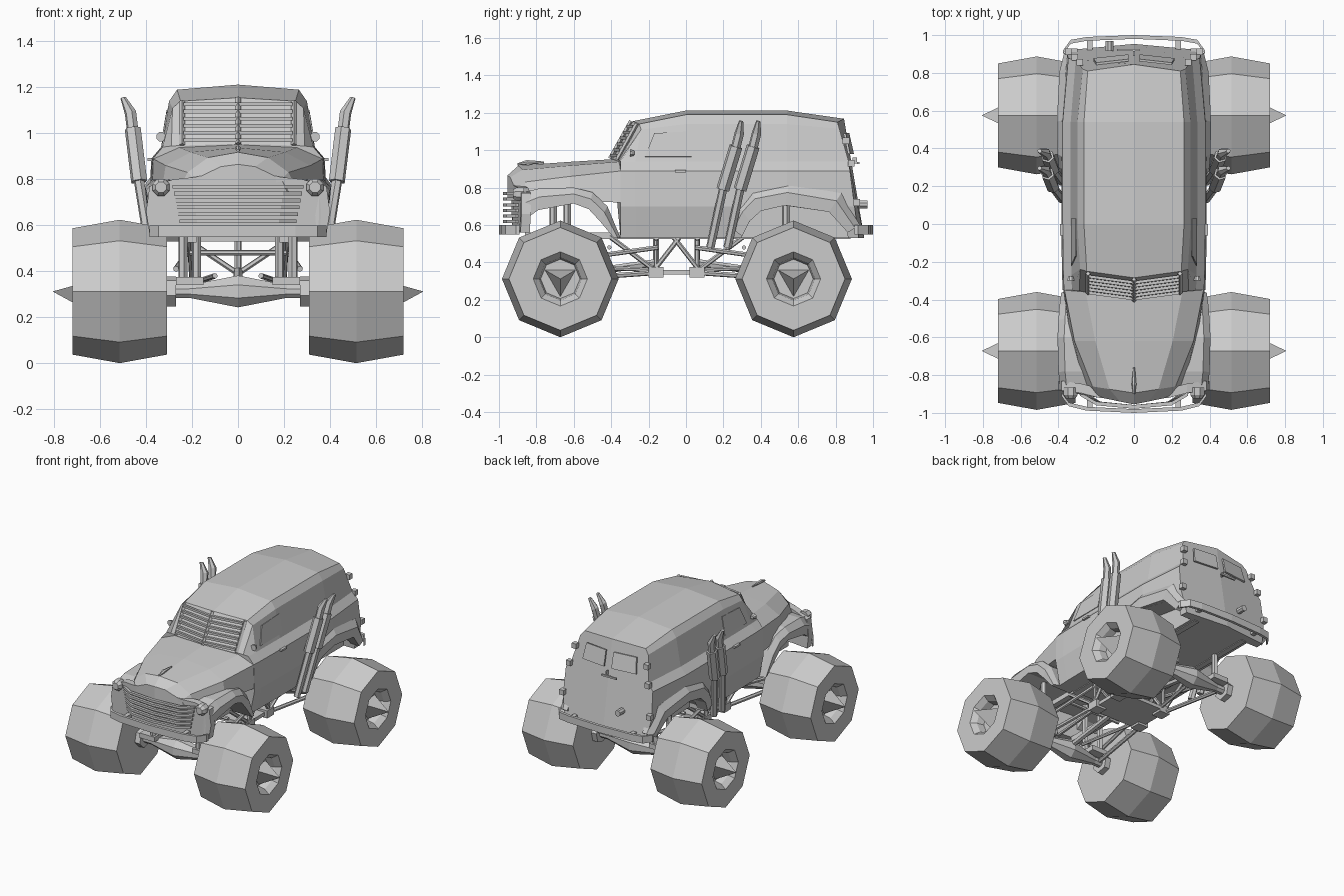
import bpy, bmesh, math
from mathutils import Vector

if "Cube" in bpy.data.objects:
    bpy.data.objects.remove(bpy.data.objects["Cube"])


def loft(name, rings, closed=True, caps=True, mirror=True):
    """Skin a list of rings; the mirror makes the other side."""
    bm = bmesh.new()
    vs = [[bm.verts.new(p) for p in r] for r in rings]
    n = len(rings[0])
    for a, b in zip(vs, vs[1:]):
        for i in range(n if closed else n - 1):
            j = (i + 1) % n
            bm.faces.new((a[i], a[j], b[j], b[i]))
    if caps:
        bm.faces.new(vs[0][::-1])
        bm.faces.new(vs[-1])
    bmesh.ops.remove_doubles(bm, verts=bm.verts, dist=1e-5)
    bmesh.ops.recalc_face_normals(bm, faces=bm.faces)
    me = bpy.data.meshes.new(name)
    bm.to_mesh(me)
    bm.free()
    ob = bpy.data.objects.new(name, me)
    bpy.context.collection.objects.link(ob)
    if mirror:
        m = ob.modifiers.new("mirror", 'MIRROR')
        m.use_clip = True
    return ob


def rod(name, pts, radii, n=6, mirror=True):
    """Straight or bent pipe; one radius for each point."""
    pts = [Vector(p) for p in pts]
    if not isinstance(radii, (list, tuple)):
        radii = [radii] * len(pts)
    d = (pts[-1] - pts[0]).normalized()
    u = d.orthogonal().normalized()
    v = d.cross(u)
    ang = [2 * math.pi * (k + .5) / n for k in range(n)]
    return loft(name, [[p + (u * math.cos(a) + v * math.sin(a)) * r for a in ang]
                       for p, r in zip(pts, radii)], mirror=mirror)


def box(name, x0, x1, y0, y1, z0, z1, mirror=True):
    return loft(name, [[(x, y0, z0), (x, y1, z0), (x, y1, z1), (x, y0, z1)]
                       for x in (x0, x1)], mirror=mirror)


def strip(name, path, z0, z1, t):
    """Half of a bent bar, seen from above, mirrored at x = 0."""
    ob = loft(name, [[(x, y - t / 2, z0), (x, y + t / 2, z0), (x, y + t / 2, z1),
                      (x, y - t / 2, z1)] for x, y in path])
    return ob


def slab(name, pts, off):
    """Thin panel pushed out along off."""
    off = Vector(off)
    return loft(name, [[Vector(p) - off for p in pts], [Vector(p) + off for p in pts]])


def arch(name, stations, xin):
    """Wheel arch: (outer y, outer z, inner y, inner z, outer x) along the arc."""
    loft(name, [[(xin, a, b), (x - .035, a, b), (x, a * .6 + c * .4, b * .6 + d * .4),
                 (x - .005, c, d), (xin, c, d)] for a, b, c, d, x in stations])


# Wheels: octagonal tyres with a recessed hub and a three-sided spike
tyre = [(.31, .001), (.31, .275), (.515, .312), (.72, .275), (.72, .145),
        (.685, .115), (.635, .105), (.635, .001)]
for end, y0 in (("front", -.672), ("rear", .575)):
    loft(end + "_wheel", [[(x, y0 + r * math.cos(k * math.pi / 4),
                            .312 + r * math.sin(k * math.pi / 4)) for k in range(8)]
                          for x, r in tyre])
    loft(end + "_hub_spike", [[(x, y0 + r * math.cos(a), .312 + r * math.sin(a))
                               for a in [math.radians(-90 + 120 * k) for k in range(3)]]
                              for x, r in ((.63, .097), (.805, .001))])
    # Axle: tapered housing, tube and inner hub
    rod(end + "_axle_housing", [(0, y0, .312), (.27, y0, .312)], [.075, .018], 8)
    rod(end + "_axle_tube", [(0, y0, .312), (.31, y0, .312)], .03, 8)
    rod(end + "_inner_hub", [(.27, y0, .312), (.312, y0, .312)], .068, 6)

# Main body shell: constant lower section, separate roof points
low = [(0, .53), (.35, .53), (.385, .70), (.378, .89), (.335, .94)]
body_st = [  # y, width, lean, then side / roof edge / roof centre
    (-.35, .98, 0, (.29, -.355, .945), (.25, -.36, .947), (0, -.39, .955)),
    (-.27, .99, 0, (.285, -.24, 1.11), (.25, -.25, 1.14), (0, -.285, 1.155)),
    (0, 1, 0, (.30, 0, 1.14), (.265, 0, 1.19), (0, 0, 1.212)),
    (.54, 1, 0, (.30, .54, 1.14), (.265, .54, 1.19), (0, .54, 1.212)),
    (.87, .92, .13, (.272, .82, 1.115), (.245, .81, 1.15), (0, .845, 1.168))]
rings = []
for y, s, lean, *up in body_st:
    mid = .03 if lean else 0
    rings.append([(x * s, y + lean * (.94 - z) + (mid if x == 0 else 0), z)
                  for x, z in low] + up)
body = loft("body", rings, closed=False)

# Rear wheel openings
opening = [(.30, .50), (.30, .56), (.375, .67), (.52, .705), (.765, .67), (.86, .58), (.87, .50)]
cutter = loft("wheel_opening_cutter", [[(x, y, z) for y, z in opening] for x in (.24, .6)])
cutter.hide_render = True
cutter.hide_viewport = True
bo = body.modifiers.new("openings", 'BOOLEAN')
bo.operation, bo.object, bo.solver = 'DIFFERENCE', cutter, 'EXACT'

# Hood, wide at the windshield and narrow at the nose
hood = [(-.34, -.34, (0, .955), (.26, .94), (.37, .89), (.376, .72)),
        (-.62, -.62, (0, .938), (.205, .918), (.315, .86), (.335, .73)),
        (-.895, -.86, (0, .918), (.13, .895), (.22, .83), (.27, .73)),
        (-.955, -.91, (0, .865), (.075, .855), (.19, .80), (.22, .73))]
loft("hood", [[(x, yc + (ys - yc) * x / .22 if x < .22 else ys, z)
               for x, z in list(p) + [(0, .73)]] for yc, ys, *p in hood], closed=False)
rod("hood_ornament", [(0, -.90, .925), (0, -.85, .935), (0, -.76, .935)], [.006, .013, .005], 6, False)

# Front panel, grille bars, headlights
panel = [(0, -.93, .56), (.385, -.885, .56), (.40, -.88, .66), (.385, -.88, .77),
         (.28, -.895, .80), (.185, -.92, .81), (0, -.935, .85)]
loft("front_panel", [[(x, y + d, z) for x, y, z in panel] for d in (0, .05)], closed=False)
for i in range(6):
    z = .61 + i * .03
    w = .255 + i * .006
    strip("grille_bar", [(0, -.968), (w * .7, -.95), (w, -.90)], z, z + .016, .02)
rod("headlight", [(.335, -.865, .765), (.335, -.905, .765), (.335, -.925, .765)], [.04, .04, .025], 8)

# Fenders
arch("front_fender", [(-.89, .56, -.87, .56, .385), (-.885, .77, -.86, .63, .39),
                      (-.78, .797, -.79, .68, .40), (-.6, .80, -.6, .715, .405),
                      (-.5, .775, -.52, .685, .40), (-.42, .70, -.46, .62, .395),
                      (-.35, .53, -.385, .53, .385)], .23)
arch("rear_fender", [(.22, .60, .30, .54, .39), (.28, .71, .34, .62, .40),
                     (.35, .785, .40, .675, .405), (.55, .82, .53, .705, .408),
                     (.83, .77, .765, .67, .395), (.93, .60, .865, .56, .37)], .30)

# Bumpers with brackets
strip("front_bumper", [(0, -.99), (.25, -.978), (.345, -.955), (.385, -.90)], .55, .60, .02)
strip("rear_bumper", [(0, .99), (.25, .98), (.335, .965), (.375, .91)], .55, .60, .02)
box("front_bumper_bracket", .22, .25, -.98, -.85, .56, .59)
box("rear_bumper_bracket", .22, .25, .88, .98, .56, .59)

# Windshield: slats, frame and divider
for i in range(6):
    t = .1 + i * .16
    y, z = -.395 + .108 * t, .955 + .195 * t
    strip("windshield_slat", [(0, y - .012), (.238, y + .02)], z - .012, z + .004, .016)
rod("windshield_post", [(.243, -.366, .95), (.243, -.262, 1.14)], .013, 4)
rod("windshield_divider", [(0, -.405, .955), (0, -.293, 1.155)], .012, 4, False)

# Door windows, door handles, mirrors
slab("door_window", [(.331, -.22, .965), (.331, .03, .965), (.308, .03, 1.10), (.308, -.17, 1.09)],
     (.003, 0, .001))
box("door_handle", .375, .393, -.06, 0, .88, .893)
rod("mirror_arm", [(.29, -.28, .95), (.335, -.285, .985)], .005, 4)
rod("mirror", [(.335, -.30, .985), (.335, -.275, .985)], [.022, .012], 8)

# Rear doors: windows, hinges, handle, lamp
slab("rear_window", [(.03, .892, .98), (.215, .872, .98), (.20, .848, 1.09), (.03, .867, 1.09)],
     (0, .006, .001))
for z, x, y in ((1.05, .285, .848), (.93, .312, .875), (.72, .345, .905)):
    box("rear_hinge", x - .015, x + .02, y - .01, y + .025, z - .018, z + .018)
box("rear_door_seam", -.004, .004, .89, .915, .93, .96, False)
box("rear_handle", -.09, .03, .915, .927, .925, .937, False)
rod("rear_lamp", [(-.13, .915, .71), (-.13, .97, .71)], .022, 8, False)

# Twin exhaust stacks on each side
for dy in (0, .092):
    rod("exhaust_pipe", [(.38, .13 + dy, .48), (.432, .20 + dy, .80)], .023)
    rod("exhaust_sleeve", [(.43, .197 + dy, .79), (.458, .267 + dy, 1.02)], .036)
    rod("exhaust_tip", [(.458, .265 + dy, 1.01), (.468, .285 + dy, 1.09), (.50, .295 + dy, 1.155)],
        [.026, .026, .012])

# Chassis: belly plate, frame rails, links and shocks at both ends
box("belly_plate", -.2, .2, -.2, .1, .335, .36, False)
box("frame_rail", .18, .22, -.86, .88, .525, .56)
for s, end in ((-1, "front"), (1, "rear")):
    def P(x, d, z):
        return (x, -.05 + s * d, z)
    box(end + "_link_mount", .14, .22, *sorted((-.05 + s * .07, -.05 + s * .15)), .32, .375)
    for nm, a, b, r in (
            ("lower_link", P(.2, .12, .345), P(.25, .61, .31), .014),
            ("upper_link", P(.16, .12, .36), P(.1, .60, .38), .012),
            ("angled_link", P(.22, .10, .48), P(.27, .60, .41), .013),
            ("outer_brace", P(.2, .12, .36), P(.21, .36, .54), .013),
            ("inner_brace", P(.2, .12, .36), P(.21, -.02, .54), .013),
            ("upright", P(.2, .11, .36), P(.2, .11, .54), .012),
            ("cross_brace", P(0, .11, .39), P(.21, .11, .53), .012),
            ("cross_bar", P(0, .36, .48), P(.21, .36, .48), .012),
            ("shock_outer", P(.24, .585, .35), P(.24, .585, .74), .020),
            ("shock_inner", P(.18, .66, .35), P(.18, .66, .74), .020)):
        rod(end + "_" + nm, [a, b], r)
    rod(end + "_drive_shaft", [P(0, .1, .40), P(0, .6, .33)], .02, 6, False)
    rod(end + "_centre_post", [P(0, .11, .38), P(0, .11, .55)], .016, 6, False)
    box(end + "_shock_mount", .15, .27, *sorted((-.05 + s * .55, -.05 + s * .69)), .34, .375)
